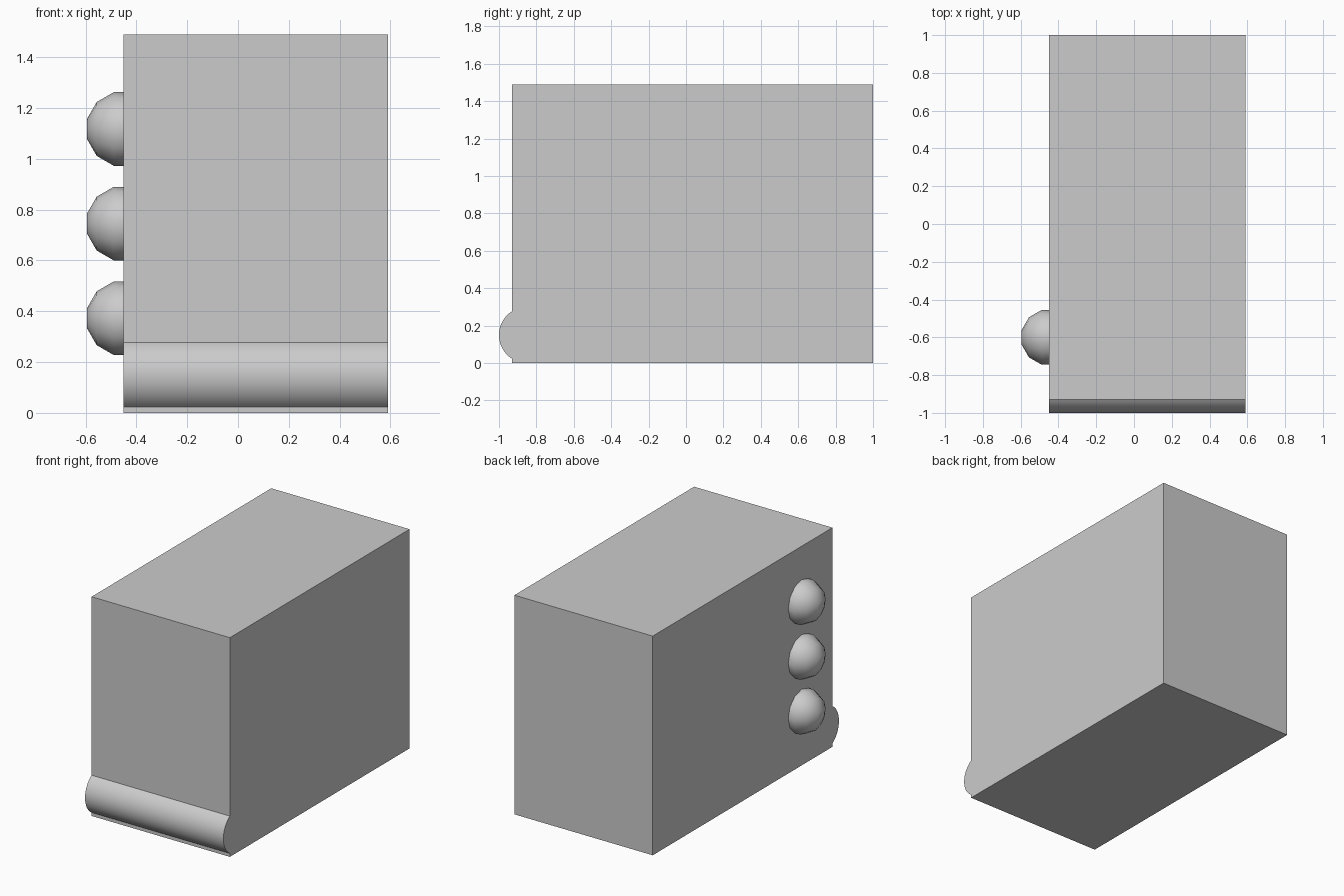
import bpy, bmesh, math

cube = bpy.data.objects.get("Cube")
if cube:
    bpy.data.objects.remove(cube, do_unlink=True)

X0, X1 = -0.45, 0.59      # right and left sides of the case
Y0, Y1 = -0.93, 1.0       # front and back of the case
H = 1.49                  # height of the case
R = 0.15                  # radius of the knobs and the roller

grey = bpy.data.materials.new("plain grey")
grey.use_nodes = True
colour = (0.6, 0.6, 0.6, 1)
grey.diffuse_color = colour
grey.node_tree.nodes["Principled BSDF"].inputs["Base Color"].default_value = colour


def loft(name, rings, smooth=False):
    """Join matching rings of points and close both ends."""
    bm = bmesh.new()
    loops = [[bm.verts.new(p) for p in ring] for ring in rings]
    for a, b in zip(loops, loops[1:]):
        for i in range(len(a)):
            j = (i + 1) % len(a)
            bm.faces.new((a[i], a[j], b[j], b[i]))
    bm.faces.new(loops[0])
    bm.faces.new(loops[-1])
    bmesh.ops.recalc_face_normals(bm, faces=bm.faces)
    mesh = bpy.data.meshes.new(name)
    bm.to_mesh(mesh)
    bm.free()
    mesh.materials.append(grey)
    obj = bpy.data.objects.new(name, mesh)
    bpy.context.collection.objects.link(obj)
    if smooth:
        bpy.ops.object.select_all(action='DESELECT')
        obj.select_set(True)
        bpy.context.view_layer.objects.active = obj
        bpy.ops.object.shade_smooth_by_angle(angle=math.radians(35))
    return obj


# Case: a plain box
loft("case", [[(x, Y0, 0), (x, Y1, 0), (x, Y1, H), (x, Y0, H)] for x in (X0, X1)])

# Roller: the exposed part of a cylinder along the lower front edge
axis_y = -1 + R
half = math.acos((axis_y - Y0) / R)
steps = 24
arc = [-half + 2 * half * i / steps for i in range(steps + 1)]
loft("front_roller",
     [[(x, axis_y - R * math.cos(a), R + R * math.sin(a)) for a in arc]
      for x in (X0, X1)], smooth=True)

# Knobs: three low-poly domes with flat tips, evenly spaced up the right side
sides = 12
for n, label in enumerate(("lower", "middle", "upper"), 1):
    profile = [(0, R * math.cos(math.radians(15)))]
    profile += [(R * math.sin(math.radians(t)), R * math.cos(math.radians(t)))
                for t in (15, 45, 75)]
    rings = []
    for out, rad in profile:
        turns = [math.tau * i / sides for i in range(sides)]
        rings.append([(X0 - out, -0.6 + rad * math.cos(t), H * n / 4 + rad * math.sin(t))
                      for t in turns])
    loft(label + "_knob", rings, smooth=True)
